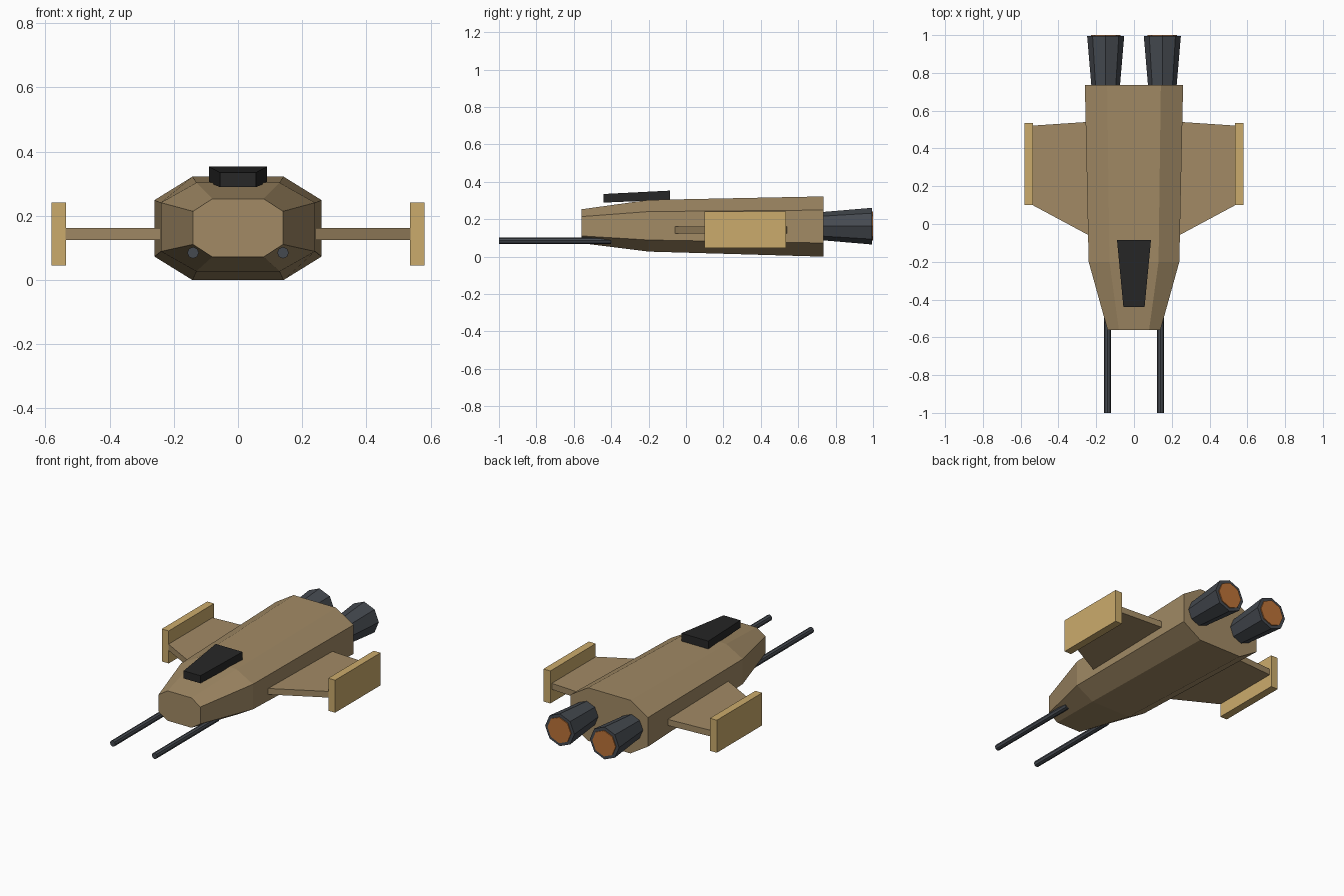
import bpy, bmesh
from math import cos, sin, tau

if "Cube" in bpy.data.objects:
    bpy.data.objects.remove(bpy.data.objects["Cube"])


def material(name, rgb):
    m = bpy.data.materials.new(name)
    m.diffuse_color = (*rgb, 1)
    m.use_nodes = True
    m.node_tree.nodes["Principled BSDF"].inputs["Base Color"].default_value = m.diffuse_color
    return m


TAN = material("tan_hull", (0.36, 0.255, 0.13))
SAND = material("sand_plate", (0.60, 0.41, 0.15))
STEEL = material("dark_steel", (0.06, 0.068, 0.08))
BLACK = material("black_glass", (0.02, 0.02, 0.02))
GLOW = material("orange_glow", (0.50, 0.17, 0.04))


def loft(name, rings, mat, mirror=False):
    """Skin a closed solid through equal-length rings of points."""
    bm = bmesh.new()
    loops = [[bm.verts.new(p) for p in ring] for ring in rings]
    n = len(loops[0])
    for a, b in zip(loops, loops[1:]):
        for i in range(n):
            j = (i + 1) % n
            bm.faces.new((a[i], a[j], b[j], b[i]))
    bm.faces.new(loops[0])
    bm.faces.new(loops[-1])
    bmesh.ops.recalc_face_normals(bm, faces=bm.faces)
    mesh = bpy.data.meshes.new(name)
    bm.to_mesh(mesh)
    bm.free()
    mesh.materials.append(mat)
    ob = bpy.data.objects.new(name, mesh)
    bpy.context.collection.objects.link(ob)
    if mirror:
        ob.modifiers.new("Mirror", 'MIRROR').use_mirror_merge = False
    return ob


def octagon(y, w, wc, z0, z1, c):
    """Chamfered hull section: half width, half flat width, z range, chamfer height."""
    return [(-wc, y, z1), (wc, y, z1), (w, y, z1 - c), (w, y, z0 + c),
            (wc, y, z0), (-wc, y, z0), (-w, y, z0 + c), (-w, y, z1 - c)]


def circle(x, y, z, r, n=8):
    return [(x + r * cos(tau * i / n), y, z + r * sin(tau * i / n)) for i in range(n)]


def rect_y(y, x0, x1, z0, z1):
    return [(x0, y, z0), (x1, y, z0), (x1, y, z1), (x0, y, z1)]


def rect_x(x, y0, y1, z0, z1):
    return [(x, y0, z0), (x, y1, z0), (x, y1, z1), (x, y0, z1)]


# Fuselage
loft("fuselage", [octagon(-0.56, 0.14, 0.08, 0.072, 0.253, 0.039),
                  octagon(-0.20, 0.24, 0.13, 0.027, 0.303, 0.062),
                  octagon(0.735, 0.26, 0.142, 0.0, 0.322, 0.073)], TAN)

# Canopy
loft("canopy", [rect_y(-0.44, -0.056, 0.056, 0.289, 0.335),
                rect_y(-0.085, -0.09, 0.09, 0.304, 0.353)], BLACK)

# Wings and their end plates
loft("wings", [rect_x(0.22, -0.07, 0.542, 0.125, 0.162),
               rect_x(0.55, 0.107, 0.52, 0.125, 0.162)], TAN, True)
loft("wing_end_plates", [rect_x(0.535, 0.10, 0.535, 0.045, 0.242),
                         rect_x(0.581, 0.10, 0.535, 0.045, 0.242)], SAND, True)

# Engine nozzles and glowing exhausts
loft("engine_nozzles", [circle(0.15, 0.70, 0.163, 0.073),
                        circle(0.15, 0.994, 0.163, 0.098)], STEEL, True)
loft("engine_exhausts", [circle(0.15, 0.97, 0.163, 0.078),
                         circle(0.15, 1.0, 0.163, 0.078)], GLOW, True)

# Nose guns
loft("nose_guns", [circle(0.14, -1.0, 0.085, 0.018),
                   circle(0.14, -0.40, 0.085, 0.018)], STEEL, True)
